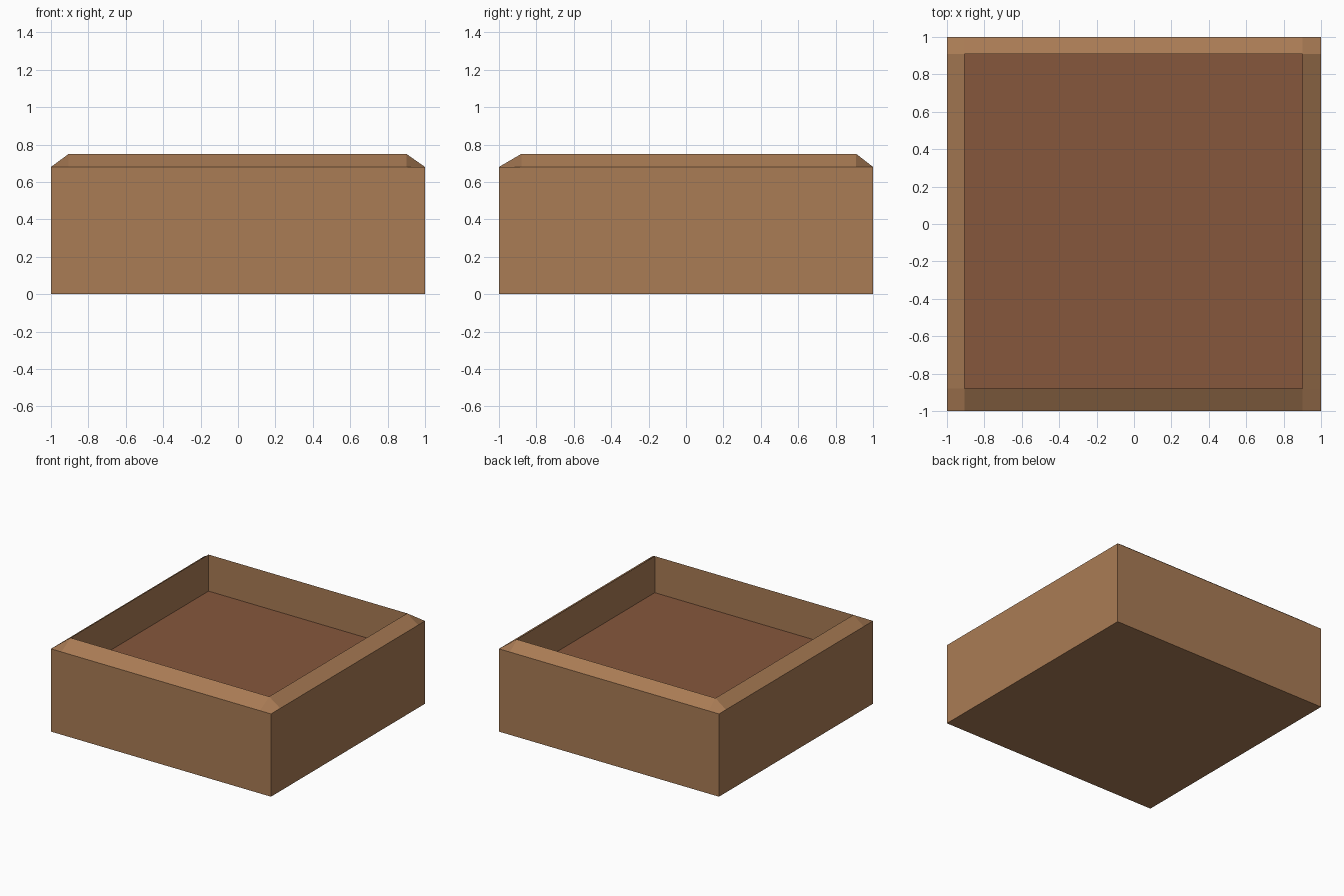
import bpy, bmesh

if "Cube" in bpy.data.objects:
    bpy.data.objects.remove(bpy.data.objects["Cube"])

XS = (-1.0, -0.905, 0.9, 1.0)      # outer / inner edges of the rim in x
YS = (-1.0, -0.88, 0.91, 1.0)      # outer / inner edges of the rim in y
WALL_Z, RIM_Z, SOIL_Z = 0.68, 0.75, 0.45


def material(name, rgb):
    mat = bpy.data.materials.new(name)
    mat.diffuse_color = (*rgb, 1.0)
    mat.use_nodes = True
    mat.node_tree.nodes["Principled BSDF"].inputs["Base Color"].default_value = mat.diffuse_color
    return mat


def add_object(name, bm, mat):
    bmesh.ops.recalc_face_normals(bm, faces=bm.faces)
    mesh = bpy.data.meshes.new(name)
    bm.to_mesh(mesh)
    bm.free()
    mesh.materials.append(mat)
    obj = bpy.data.objects.new(name, mesh)
    bpy.context.collection.objects.link(obj)
    return obj


def rectangle(bm, x0, x1, y0, y1, z):
    return [bm.verts.new((x, y, z)) for x, y in ((x0, y0), (x1, y0), (x1, y1), (x0, y1))]


# Planter box: outer walls, sloping rim with corner quads, inner walls
bm = bmesh.new()
grid = [[bm.verts.new((x, y, RIM_Z if 0 < i < 3 and 0 < j < 3 else WALL_Z))
         for j, y in enumerate(YS)] for i, x in enumerate(XS)]
for i in range(3):
    for j in range(3):
        if (i, j) != (1, 1):
            quad = [grid[i][j], grid[i + 1][j], grid[i + 1][j + 1], grid[i][j + 1]]
            bm.faces.new(quad)

base = rectangle(bm, XS[0], XS[3], YS[0], YS[3], 0.0)
bm.faces.new(base)
sides = ([grid[i][0] for i in range(4)], grid[3],
         [grid[i][3] for i in reversed(range(4))], grid[0][::-1])
for k, top in enumerate(sides):
    bm.faces.new([base[k], base[(k + 1) % 4]] + top[::-1])

floor = rectangle(bm, XS[1], XS[2], YS[1], YS[2], SOIL_Z)
rim = [grid[1][1], grid[2][1], grid[2][2], grid[1][2]]
for k in range(4):
    n = (k + 1) % 4
    bm.faces.new([rim[k], rim[n], floor[n], floor[k]])
add_object("planter_box", bm, material("wood", (0.40, 0.20, 0.09)))

# Soil surface filling the box
bm = bmesh.new()
bm.faces.new(rectangle(bm, XS[1], XS[2], YS[1], YS[2], SOIL_Z))
soil = add_object("soil", bm, material("soil", (0.24, 0.095, 0.045)))
if soil.data.polygons[0].normal.z < 0:
    soil.data.flip_normals()
